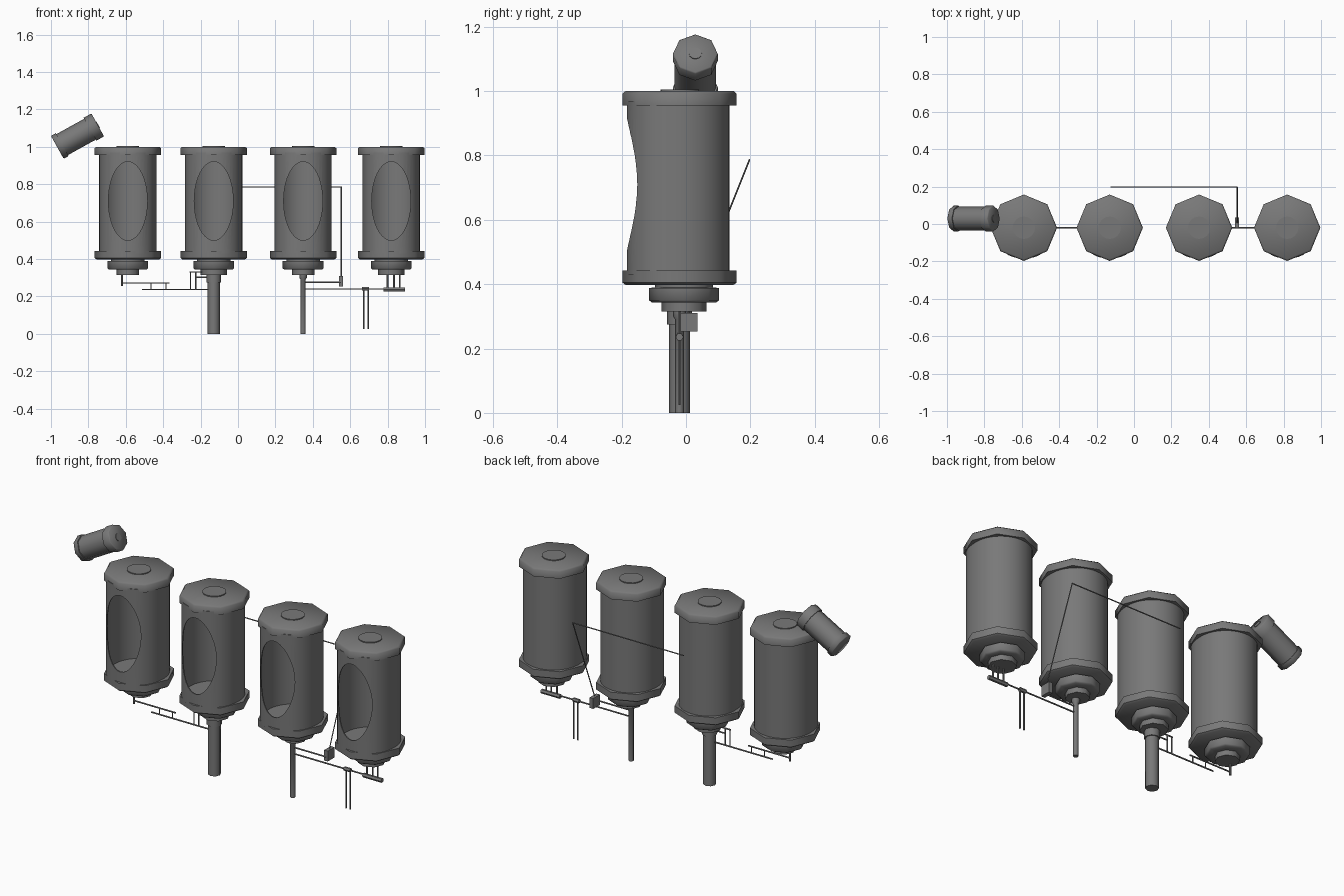
import bpy, bmesh, math
from mathutils import Vector

if "Cube" in bpy.data.objects:
    bpy.data.objects.remove(bpy.data.objects["Cube"])

mat = bpy.data.materials.new("dark_grey_metal")
mat.diffuse_color = (0.19, 0.19, 0.19, 1)
mat.use_nodes = True
mat.node_tree.nodes["Principled BSDF"].inputs["Base Color"].default_value = mat.diffuse_color
CX = (-0.589, -0.13, 0.348, 0.819)   # canister centres
CY = -0.02


def finish(name, bm, loc=(0, 0, 0)):
    bmesh.ops.recalc_face_normals(bm, faces=bm.faces)
    me = bpy.data.meshes.new(name)
    bm.to_mesh(me)
    bm.free()
    return add(name, me, loc)


def add(name, me, loc):
    for p in me.polygons:
        p.use_smooth = True
    me.set_sharp_from_angle(angle=math.radians(50))
    if not me.materials:
        me.materials.append(mat)
    ob = bpy.data.objects.new(name, me)
    ob.location = loc
    bpy.context.collection.objects.link(ob)
    return ob


def lathe(name, profile, loc=(0, 0, 0), n=8):
    """Closed solid turned from (radius, z) points, corners on the axes."""
    bm = bmesh.new()
    rings = [[bm.verts.new((r * math.cos(2 * math.pi * i / n),
                            r * math.sin(2 * math.pi * i / n), z))
              for i in range(n)] for r, z in profile]
    for a, b in zip(rings, rings[1:]):
        for i in range(n):
            j = (i + 1) % n
            bm.faces.new((a[i], a[j], b[j], b[i]))
    bm.faces.new(rings[0])
    bm.faces.new(rings[-1])
    return finish(name, bm, loc)


def rod(name, a, b, r=0.003, n=6):
    a, b = Vector(a), Vector(b)
    ob = lathe(name, [(r, 0), (r, (b - a).length)], a, n)
    ob.rotation_euler = (b - a).to_track_quat('Z', 'Y').to_euler()
    return ob


def box(name, lo, hi):
    bm = bmesh.new()
    bmesh.ops.create_cube(bm, size=1)
    for v in bm.verts:
        v.co = [l if c < 0 else h for c, l, h in zip(v.co, lo, hi)]
    return finish(name, bm)


# Canister shell: round tube with a fuller front and an oval opening
def shell_mesh():
    bm = bmesh.new()
    n = 48
    rings = []
    for z in (0.43, 0.97):
        ring = []
        for i in range(n):
            c, s = math.cos(2 * math.pi * i / n), math.sin(2 * math.pi * i / n)
            if s < 0:
                x = math.copysign(abs(c) ** 0.85, c)
                y = -0.164 * abs(s) ** 0.85
            else:
                x, y = c, 0.155 * s
            ring.append(bm.verts.new((0.153 * x, y, z)))
        rings.append(ring)
    for i in range(n):
        j = (i + 1) % n
        bm.faces.new((rings[0][i], rings[0][j], rings[1][j], rings[1][i]))
    ob = finish("shell_source", bm)
    sol = ob.modifiers.new("wall", 'SOLIDIFY')
    sol.thickness = 0.006
    cut = lathe("oval_cutter", [(1, 0), (1, 0.3)], (0, 0, 0.71), 40)
    for v in cut.data.vertices:
        v.co = (v.co.x * 0.104, -v.co.z, v.co.y * 0.21)
    cut.data.flip_normals()
    bm = bmesh.new()
    bm.from_mesh(cut.data)
    bmesh.ops.recalc_face_normals(bm, faces=bm.faces)
    bm.to_mesh(cut.data)
    bm.free()
    cut.hide_render = True
    bo = ob.modifiers.new("opening", 'BOOLEAN')
    bo.operation = 'DIFFERENCE'
    bo.solver = 'EXACT'
    bo.object = cut
    bpy.context.view_layer.update()
    dg = bpy.context.evaluated_depsgraph_get()
    me = bpy.data.meshes.new_from_object(ob.evaluated_get(dg))
    bpy.data.objects.remove(ob)
    bpy.data.objects.remove(cut)
    return me


shell = shell_mesh()
for k, x in enumerate(CX, 1):
    add(f"canister_shell_{k}", shell, (x, CY, 0))
    lathe(f"top_cap_{k}", [(0.1775, 0.955), (0.1775, 0.992), (0.168, 1.0)], (x, CY, 0))
    lathe(f"cap_button_{k}", [(0.06, 0.99), (0.06, 1.005)], (x, CY, 0), 16)
    lathe(f"bottom_cap_{k}", [(0.168, 0.398), (0.1775, 0.405), (0.1775, 0.443)], (x, CY, 0))
    low = 0.07 if k in (2, 4) else 0.06
    lathe(f"base_tiers_{k}", [(low, 0.315), (low, 0.343), (0.1, 0.343), (0.109, 0.35),
                              (0.109, 0.388), (0.09, 0.39), (0.09, 0.402)], (x, CY + 0.014, 0))

# Support posts under the two middle canisters
lathe("thick_post", [(0.033, 0), (0.033, 0.275), (0.039, 0.275), (0.039, 0.318)], (CX[1], CY, 0))
lathe("thin_post", [(0.0135, 0), (0.0135, 0.29), (0.02, 0.30), (0.02, 0.318)], (CX[2], CY, 0))

# Left linkage between canisters one and two
def link(name, x1, z1, x2, z2, r=0.003):
    rod(name, (x1, CY, z1), (x2, CY, z2), r)


link("left_hanger", -0.62, 0.255, -0.62, 0.32, 0.006)
link("left_upper_bar", -0.62, 0.272, -0.366, 0.272, 0.004)
link("left_lower_bar", -0.513, 0.237, -0.15, 0.237, 0.004)
for i, x in enumerate((-0.465, -0.385)):
    link(f"left_bar_pin_{i}", x, 0.237, x, 0.272)
link("left_drop", -0.226, 0.237, -0.226, 0.33, 0.004)
link("left_drop_outer", -0.253, 0.237, -0.253, 0.33)
link("left_drop_top", -0.258, 0.33, -0.18, 0.33, 0.004)
link("left_drop_middle", -0.226, 0.302, -0.15, 0.302, 0.004)

# Right linkage between canisters three and four
link("right_upper_bar", 0.35, 0.275, 0.55, 0.275, 0.004)
link("right_lower_bar", 0.35, 0.24, 0.79, 0.24, 0.004)
link("right_collar", 0.662, 0.241, 0.70, 0.241, 0.011)
for i, x in enumerate((0.672, 0.697)):
    link(f"hanging_rod_{i}", x, 0.025, x, 0.24, 0.004)
link("right_pivot_bar", 0.778, 0.236, 0.893, 0.236, 0.012)
for i, x in enumerate((0.80, 0.835, 0.865)):
    link(f"right_hanger_{i}", x, 0.236, x, 0.32, 0.005)

# Cable with its terminal block, running up and behind the canisters
box("terminal_block", (0.54, -0.022, 0.253), (0.562, 0.036, 0.31))
rod("cable_rise", (0.552, 0.003, 0.30), (0.552, 0.197, 0.786), 0.003)
rod("cable_run", (0.554, 0.197, 0.786), (-0.125, 0.197, 0.786), 0.003)

# Tilted drum at the upper left
drum = lathe("tilted_drum", [(0.066, 0), (0.07, 0.004), (0.07, 0.03), (0.064, 0.03), (0.064, 0.2),
                             (0.07, 0.2), (0.07, 0.243), (0.066, 0.247)], (-0.966, 0.029, 0.997))
drum.rotation_euler = (0, math.radians(61), 0)
boss = lathe("drum_boss", [(0.02, 0.24), (0.02, 0.25)], drum.location, 12)
boss.rotation_euler = drum.rotation_euler
